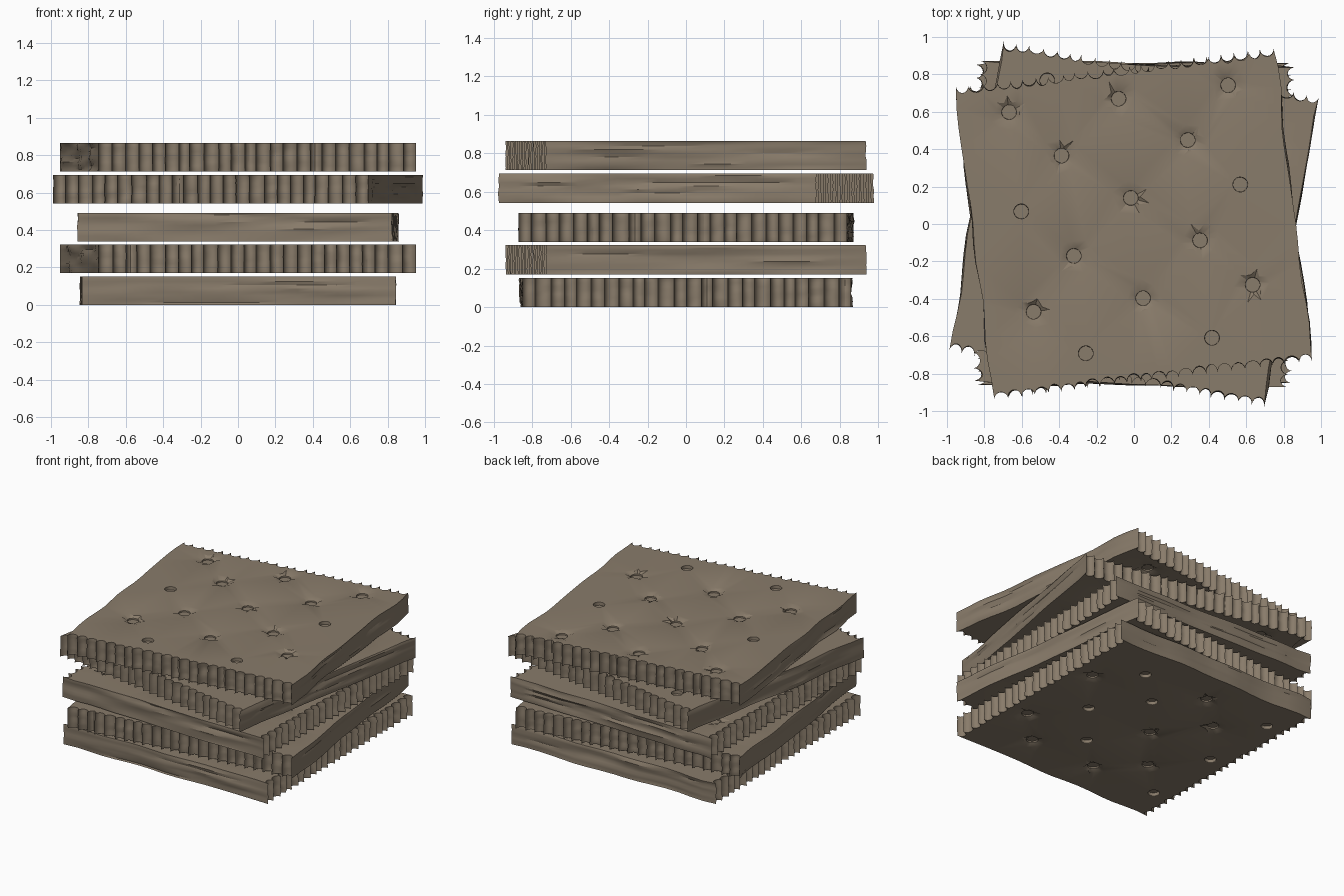
import bpy, bmesh, math, random
from mathutils import Vector, noise

if "Cube" in bpy.data.objects:
    bpy.data.objects.remove(bpy.data.objects["Cube"])

HALF_X, HALF_Y, THICK = 0.855, 0.84, 0.152   # smooth sides at +-x, scalloped ends at +-y
BITES, ARC, SIDE = 24, 8, 16
LEVELS = [0, 0.08, 0.2, 0.33, 0.45, 0.58, 0.7, 0.83, 0.93, 1]

biscuit = bpy.data.materials.new("biscuit")
biscuit.diffuse_color = (0.25, 0.2, 0.145, 1)
biscuit.use_nodes = True
biscuit.node_tree.nodes["Principled BSDF"].inputs["Base Color"].default_value = biscuit.diffuse_color


def scalloped_end(rng):
    """Row of half-round bites, left to right, along the front end."""
    step = 2 * HALF_X / BITES
    cuts = [-HALF_X + i * step + (rng.uniform(-.008, .008) if 0 < i < BITES else 0)
            for i in range(BITES + 1)]
    pts = []
    for a, b in zip(cuts, cuts[1:]):
        depth = rng.uniform(.034, .046)
        for k in range(ARC):
            t = math.pi * k / ARC
            pts.append((a + (b - a) * (1 - math.cos(t)) / 2,
                        -HALF_Y + depth * math.sin(t), False))
    return pts


def outline(rng):
    """Counter-clockwise outline; third value marks the rough straight sides."""
    side = [(HALF_X, -HALF_Y + 2 * HALF_Y * i / SIDE, i > 0) for i in range(SIDE)]
    flip = lambda pts: [(-x, -y, s) for x, y, s in pts]
    return scalloped_end(rng) + side + flip(scalloped_end(rng)) + flip(side)


def hole_centres():
    for row, y in enumerate((.675, .41, .14, -.13, -.40, -.655)):
        for x in ((-.59, 0, .59) if row % 2 == 0 else (-.34, .34)):
            yield x, y


def loop_edges(bm, ring):
    return [bm.edges.get((a, b)) or bm.edges.new((a, b))
            for a, b in zip(ring, ring[1:] + ring[:1])]


def bridge(bm, low, high):
    n = len(low)
    for i in range(n):
        j = (i + 1) % n
        bm.faces.new((low[i], low[j], high[j], high[i]))


def cap(bm, rim, z, inward, rng):
    """Flat face with pricked holes, most of them in a ragged dimple."""
    edges = loop_edges(bm, rim)
    for cx, cy in hole_centres():
        dented = rng.random() < .65
        outer, inner, base = [], [], []
        for k in range(16):
            a = 2 * math.pi * k / 16
            c, s = math.cos(a), math.sin(a)
            r = rng.uniform(.05, .11) if dented else .043
            outer.append(bm.verts.new((cx + r * c, cy + r * s, z)))
            d = .015 if dented else .002
            inner.append(bm.verts.new((cx + .04 * c, cy + .04 * s, z + inward * d)))
            base.append(bm.verts.new((cx + .039 * c, cy + .039 * s, z + inward * .025)))
        edges += loop_edges(bm, outer)
        bridge(bm, outer, inner)
        bridge(bm, inner, base)
        bm.faces.new(base)
    bmesh.ops.triangle_fill(bm, edges=edges, use_beauty=True)


def cracker(name, z, degrees, seed):
    rng = random.Random(seed)
    bm = bmesh.new()
    pts = outline(rng)
    # Edge wall: stacked rings, with long horizontal streaks on the straight sides
    rings = []
    for f in LEVELS:
        ring = []
        for x, y, rough in pts:
            if rough:
                sx = math.copysign(1, x)
                x += sx * (.014 * noise.noise(Vector((y * 2, f * 5, seed * 7.3 + sx)))
                           + .02 * noise.noise(Vector((y * 3, 3.1, seed * 3.7 + sx))))
            else:
                y += .006 * noise.noise(Vector((x * 9, f * 4, seed * 5.1 + y)))
            ring.append(bm.verts.new((x, y, f * THICK)))
        rings.append(ring)
    for low, high in zip(rings, rings[1:]):
        bridge(bm, low, high)
    cap(bm, rings[0], 0, 1, rng)
    cap(bm, rings[-1], THICK, -1, rng)
    bmesh.ops.recalc_face_normals(bm, faces=bm.faces)
    mesh = bpy.data.meshes.new(name)
    bm.to_mesh(mesh)
    bm.free()
    mesh.materials.append(biscuit)
    ob = bpy.data.objects.new(name, mesh)
    bpy.context.collection.objects.link(ob)
    ob.location.z = z
    ob.rotation_euler.z = math.radians(degrees)
    bpy.ops.object.select_all(action='DESELECT')
    ob.select_set(True)
    bpy.context.view_layer.objects.active = ob
    bpy.ops.object.shade_smooth_by_angle(angle=math.radians(30))


# Stack of five crackers, bottom to top, turned alternately
for i, (z, degrees) in enumerate([(0, 90.3), (.17, 7), (.338, 88.8), (.543, -10), (.713, 7)]):
    cracker(f"cracker_{i + 1}", z, degrees, i + 1)
